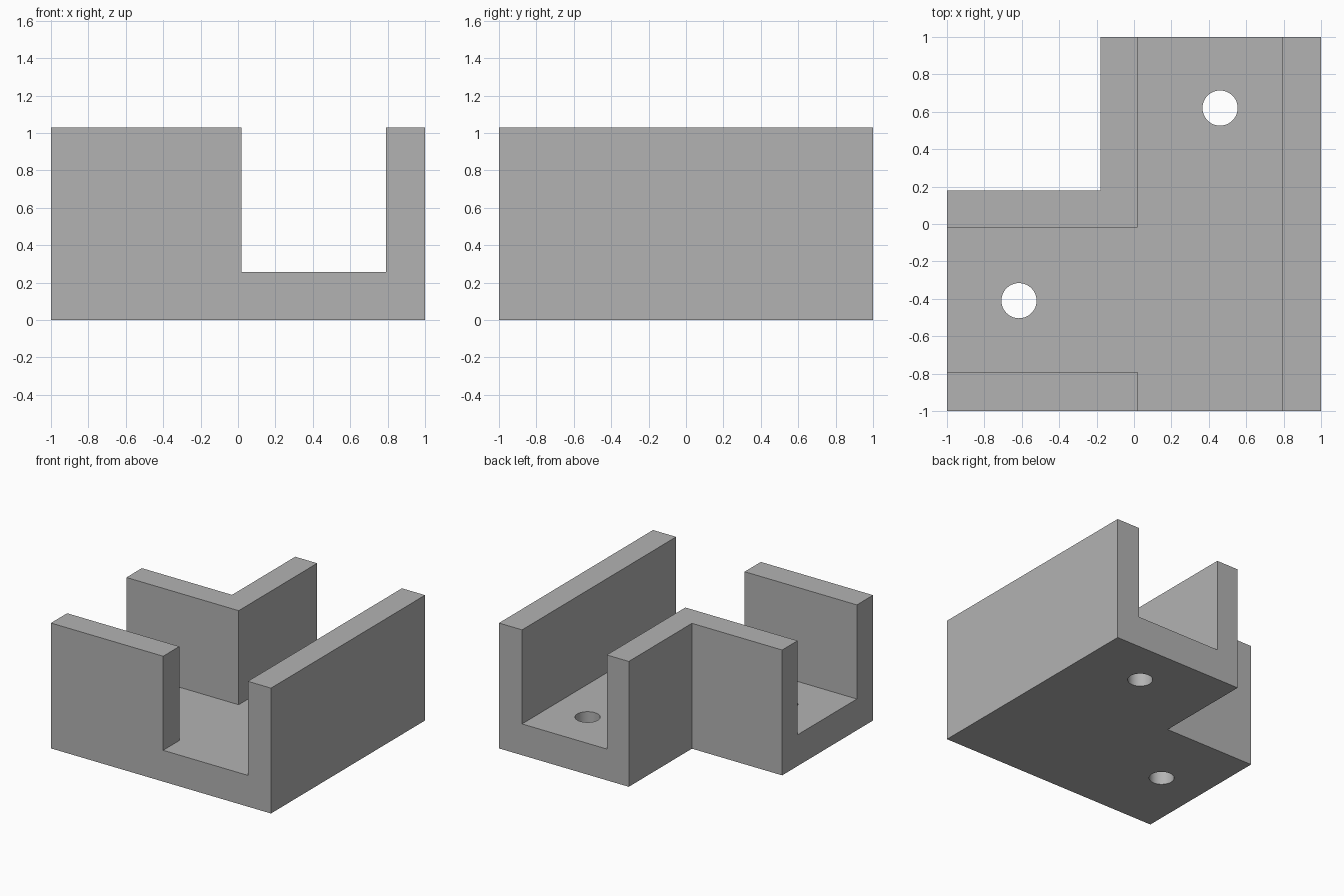
import bpy
import bmesh
import math

if "Cube" in bpy.data.objects:
    bpy.data.objects.remove(bpy.data.objects["Cube"])

HEIGHT, FLOOR = 1.03, 0.257
INNER, OUTER = 0.02, 0.79      # channel walls, measured from the centre
NOTCH = 0.18                   # corner cut out of the block
OVER = 1.2                     # cutters run past the block
HOLE_RADIUS = 0.094

grey = bpy.data.materials.new("plain grey")
grey.use_nodes = True
colour = (0.45, 0.45, 0.45, 1)
grey.diffuse_color = colour
grey.node_tree.nodes["Principled BSDF"].inputs["Base Color"].default_value = colour


def prism(name, outline, bottom, top):
    """Extrude a flat outline upwards into a closed solid."""
    bm = bmesh.new()
    face = bm.faces.new([bm.verts.new((x, y, bottom)) for x, y in outline])
    lifted = bmesh.ops.extrude_face_region(bm, geom=[face])["geom"]
    verts = [v for v in lifted if isinstance(v, bmesh.types.BMVert)]
    bmesh.ops.translate(bm, verts=verts, vec=(0, 0, top - bottom))
    bmesh.ops.recalc_face_normals(bm, faces=bm.faces)
    mesh = bpy.data.meshes.new(name)
    bm.to_mesh(mesh)
    bm.free()
    mesh.materials.append(grey)
    obj = bpy.data.objects.new(name, mesh)
    bpy.context.collection.objects.link(obj)
    return obj


def cut(target, cutter):
    """Subtract the cutter, then discard it."""
    cutter.hide_render = True
    mod = target.modifiers.new("cut", "BOOLEAN")
    mod.operation = "DIFFERENCE"
    mod.solver = "EXACT"
    mod.object = cutter
    bpy.context.view_layer.objects.active = target
    bpy.ops.object.modifier_apply(modifier=mod.name)
    bpy.data.objects.remove(cutter)


# Block with one back corner notched out
block = prism("channel_block", [
    (-1, -1), (1, -1), (1, 1), (-NOTCH, 1), (-NOTCH, NOTCH), (-1, NOTCH)], 0, HEIGHT)

# T-shaped open channel: straight run with a branch to one side
cut(block, prism("channel_cutter", [
    (INNER, -OVER), (OUTER, -OVER), (OUTER, OVER), (INNER, OVER),
    (INNER, -INNER), (-OVER, -INNER), (-OVER, -OUTER), (INNER, -OUTER)], FLOOR, OVER))

# Screw holes through the floor
for cx, cy in [(0.46, 0.62), (-0.615, -0.41)]:
    ring = [(cx + HOLE_RADIUS * math.cos(math.tau * i / 48),
             cy + HOLE_RADIUS * math.sin(math.tau * i / 48)) for i in range(48)]
    cut(block, prism("hole_cutter", ring, -0.1, 0.5))

# Smooth hole walls, crisp edges elsewhere
bpy.ops.object.select_all(action="DESELECT")
block.select_set(True)
bpy.context.view_layer.objects.active = block
bpy.ops.object.shade_smooth_by_angle(angle=math.radians(30))
